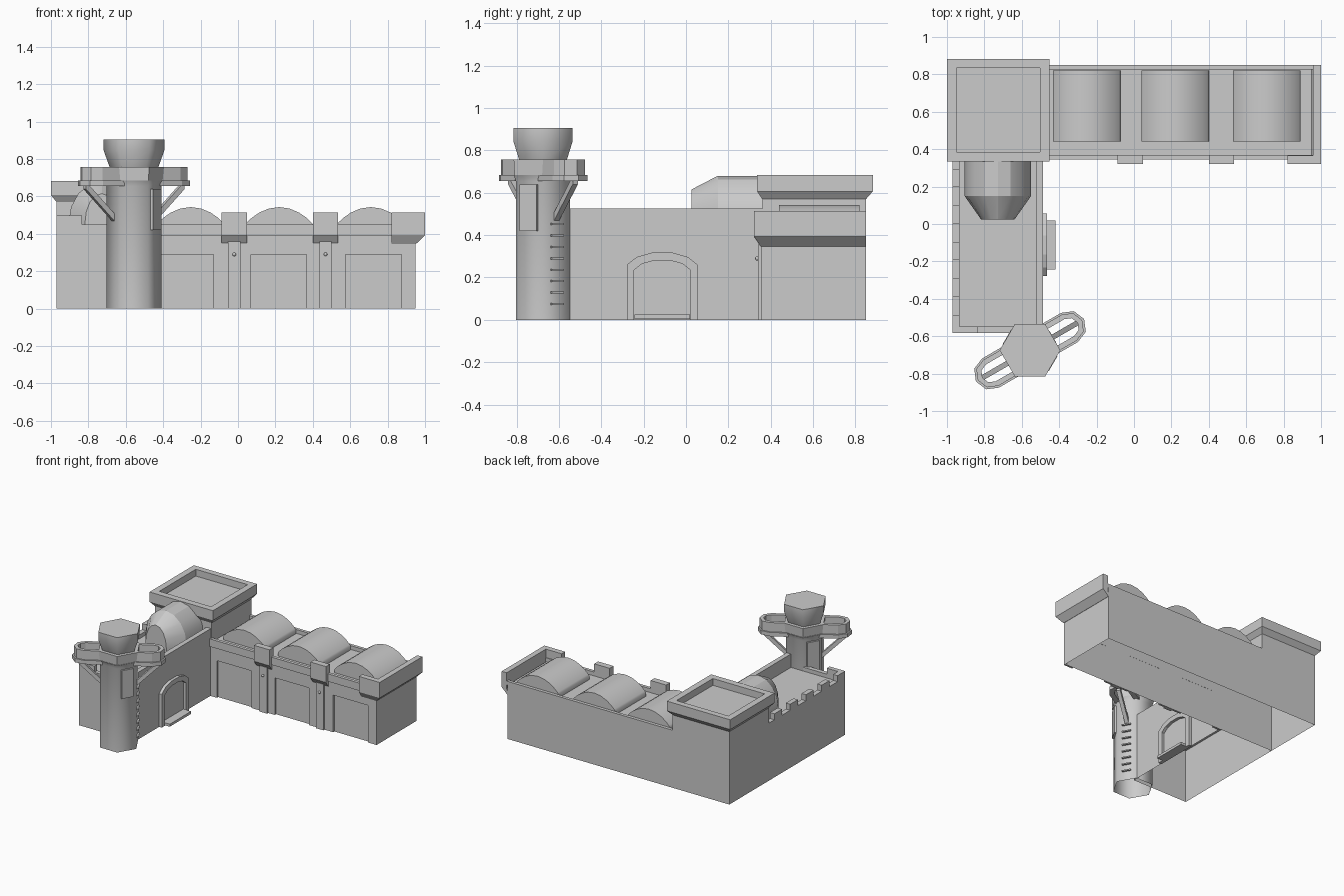
import bpy, bmesh
from math import sin, cos, pi, radians
from mathutils import Matrix, Vector

cube = bpy.data.objects.get("Cube")
if cube:
    bpy.data.objects.remove(cube, do_unlink=True)

# One plain material for everything
stone = bpy.data.materials.new("grey stone")
stone.use_nodes = True
GREY = (0.6, 0.6, 0.6, 1)
stone.diffuse_color = GREY
stone.node_tree.nodes["Principled BSDF"].inputs["Base Color"].default_value = GREY

TX, TY = -0.556, -0.675   # watchtower axis


def finish(name, bm, smooth=0):
    bmesh.ops.recalc_face_normals(bm, faces=bm.faces)
    mesh = bpy.data.meshes.new(name)
    bm.to_mesh(mesh)
    bm.free()
    mesh.materials.append(stone)
    ob = bpy.data.objects.new(name, mesh)
    bpy.context.collection.objects.link(ob)
    if smooth:
        bpy.ops.object.select_all(action='DESELECT')
        ob.select_set(True)
        bpy.context.view_layer.objects.active = ob
        bpy.ops.object.shade_smooth_by_angle(angle=radians(smooth))
    return ob


def loft(name, rings, caps=(True, True), smooth=0, close=False):
    """Bridge matching closed rings of points."""
    bm = bmesh.new()
    vs = [[bm.verts.new(p) for p in r] for r in rings]
    n = len(vs[0])
    pairs = list(zip(vs, vs[1:])) + ([(vs[-1], vs[0])] if close else [])
    for a, b in pairs:
        for i in range(n):
            j = (i + 1) % n
            bm.faces.new((a[i], a[j], b[j], b[i]))
    if not close:
        for ring, cap in zip((vs[0], vs[-1]), caps):
            if cap:
                bm.faces.new(ring)
    return finish(name, bm, smooth)


def rect(x0, x1, y0, y1, z):
    return [(x0, y0, z), (x1, y0, z), (x1, y1, z), (x0, y1, z)]


def box(name, x0, x1, y0, y1, z0, z1, floor=True):
    return loft(name, [rect(x0, x1, y0, y1, z0), rect(x0, x1, y0, y1, z1)], (floor, True))


def hexagon(r, z):
    return [(TX + r * cos(i * pi / 3), TY + r * sin(i * pi / 3), z) for i in range(6)]


def arch(cx, y, half, base, spring, rise, power, steps=10):
    """Vault cross-section, flat below and curved above."""
    pts = [(cx + half, y, base)]
    for i in range(steps + 1):
        t = cos(pi * i / steps)
        pts.append((cx + half * t, y, spring + rise * (1 - t * t) ** power))
    return pts + [(cx - half, y, base)]


def turned(name, angle, x0, x1, half, z0, z1):
    """Box placed outward from the watchtower axis."""
    ob = box(name, x0, x1, -half, half, z0, z1)
    ob.data.transform(Matrix.Translation((TX, TY, 0)) @ Matrix.Rotation(angle, 4, 'Z'))
    return ob


# Long hall: open-bottomed shell, front wall with sunken panels
hall = box("hall", -0.97, 0.95, 0.37, 0.85, 0, 0.42, floor=False)
hall_edges = [(-0.49, -0.43), (-0.13, 0.07), (0.365, 0.575), (0.875, 0.95)]
for i, (a, b) in enumerate(hall_edges):
    box(f"hall_wall_pier_{i}", a, b, 0.355, 0.371, 0, 0.29)
box("hall_wall_band", -0.49, 0.95, 0.355, 0.371, 0.29, 0.39)
box("hall_front_parapet", -0.49, 0.957, 0.345, 0.37, 0.39, 0.45)
box("hall_back_parapet", -0.48, 0.957, 0.825, 0.85, 0.42, 0.45)

# Pilasters with flared blocks and small round lamps
for cx in (-0.02, 0.468):
    box("pilaster", cx - 0.033, cx + 0.033, 0.34, 0.36, 0, 0.36)
    loft("pilaster_block", [rect(cx - 0.067, cx + 0.067, 0.35, 0.37, 0.35),
                            rect(cx - 0.067, cx + 0.067, 0.322, 0.37, 0.39),
                            rect(cx - 0.067, cx + 0.067, 0.322, 0.37, 0.515)])
    bm = bmesh.new()
    bmesh.ops.create_uvsphere(bm, u_segments=8, v_segments=6, radius=0.01,
                              matrix=Matrix.Translation((cx, 0.336, 0.29)))
    finish("lamp", bm, 60)

# Raised end of the hall
loft("end_parapet", [rect(0.94, 0.952, 0.352, 0.85, 0.346), rect(0.957, 1.0, 0.322, 0.85, 0.393),
                     rect(0.957, 1.0, 0.322, 0.85, 0.515)])
loft("end_corner_block", [rect(0.82, 0.95, 0.352, 0.365, 0.346), rect(0.82, 1.0, 0.322, 0.365, 0.393),
                          rect(0.82, 1.0, 0.322, 0.365, 0.515)])

# Barrel vaults on the hall roof
for cx in (-0.253, 0.22, 0.71):
    loft("roof_vault", [arch(cx, y, 0.181, 0.41, 0.45, 0.093, 0.9) for y in (0.44, 0.82)], smooth=40)

# Corner block with flared rim and sunken roof
loft("corner_block", [rect(-0.97, -0.48, 0.36, 0.85, 0.40), rect(-0.97, -0.48, 0.36, 0.85, 0.57),
                      rect(-1.0, -0.452, 0.335, 0.882, 0.607), rect(-1.0, -0.452, 0.335, 0.882, 0.683),
                      rect(-0.95, -0.502, 0.385, 0.835, 0.683), rect(-0.95, -0.502, 0.385, 0.835, 0.63)],
     (False, True))

# Side wing with parapets and battlements
box("wing", -0.97, -0.487, -0.582, 0.37, 0, 0.42, floor=False)
box("wing_inner_parapet", -0.525, -0.487, -0.582, 0.36, 0.42, 0.525)
box("wing_front_parapet", -0.97, -0.525, -0.582, -0.547, 0.42, 0.45)
box("wing_outer_parapet", -0.97, -0.932, -0.547, 0.36, 0.42, 0.45)
for i in range(5):
    y = -0.582 + i * 0.195
    box("merlon", -0.97, -0.932, y, y + 0.095, 0.45, 0.497)
box("corner_merlon", -0.932, -0.835, -0.582, -0.547, 0.45, 0.497)

# Half dome against the corner block
loft("half_dome", [arch(-0.728, 0.37, 0.178, 0.41, 0.46, 0.22, 0.5, 8),
                   arch(-0.728, 0.15, 0.178, 0.41, 0.46, 0.22, 0.5, 8),
                   arch(-0.728, 0.025, 0.09, 0.41, 0.46, 0.155, 0.5, 8)], smooth=25)


# Arched doorway with a sill plate
def door_outline(x, half, shoulder, top):
    cy = -0.112
    return [(x, cy + s * half * k, z) for s, seq in
            ((1, ((1, 0), (1, shoulder), (0.72, shoulder + (top - shoulder) * 0.65), (0.3, top))),
             (-1, ((0.3, top), (0.72, shoulder + (top - shoulder) * 0.65), (1, shoulder), (1, 0))))
            for k, z in seq]


loft("door_frame", [door_outline(-0.49, 0.167, 0.26, 0.317), door_outline(-0.464, 0.167, 0.26, 0.317),
                    door_outline(-0.464, 0.133, 0.235, 0.28), door_outline(-0.49, 0.133, 0.235, 0.28)],
     close=True)
box("door_sill", -0.49, -0.42, -0.243, 0.02, 0.005, 0.025)

# Watchtower: shaft, collar and flared cap
loft("tower_shaft", [hexagon(0.148, 0), hexagon(0.148, 0.655), hexagon(0.16, 0.685)], (False, True), 65)
loft("tower_collar", [hexagon(0.155, 0.68), hexagon(0.16, 0.757)])
loft("tower_cap", [hexagon(0.128, 0.75), hexagon(0.162, 0.845), hexagon(0.162, 0.905)], smooth=65)


# Balcony rings, struts and panels on opposite tower faces
def balcony(half, reach, z, angle):
    pts = [(0.11, -half), (reach - half, -half)]
    pts += [(reach - half + half * cos(a), half * sin(a)) for a in (-pi / 4, 0, pi / 4)]
    pts += [(reach - half, half), (0.11, half)]
    turn = Matrix.Translation((TX, TY, z)) @ Matrix.Rotation(angle, 4, 'Z')
    return [turn @ Vector((x, y, 0)) for x, y in pts]


for side, ang in (("left", pi / 6), ("right", pi / 6 + pi)):
    loft(f"{side}_balcony_rail", [balcony(h, r, z, ang) for h, r, z in
         ((0.08, 0.322, 0.68), (0.08, 0.322, 0.757), (0.052, 0.294, 0.757), (0.052, 0.294, 0.68))],
         close=True)
    loft(f"{side}_balcony_rim", [balcony(h, r, z, ang) for h, r, z in
         ((0.09, 0.334, 0.655), (0.09, 0.334, 0.685), (0.052, 0.294, 0.685), (0.052, 0.294, 0.655))],
         close=True)
    # Sloping strut from the shaft to the rim
    turn = Matrix.Translation((TX, TY, 0)) @ Matrix.Rotation(ang, 4, 'Z')
    loft(f"{side}_strut", [[turn @ Vector(p) for p in
         ((x, -0.014, z), (x, 0.014, z), (x, 0.014, z + 0.04), (x, -0.014, z + 0.04))]
         for x, z in ((0.12, 0.46), (0.305, 0.64))])
    turned(f"{side}_tower_panel", ang - pi / 3, 0.1, 0.143, 0.046, 0.42, 0.64)

# Ladder rungs
for i in range(8):
    z = 0.07 + i * 0.054
    turned("ladder_rung", pi / 6, 0.12, 0.142, 0.033, z, z + 0.009)
